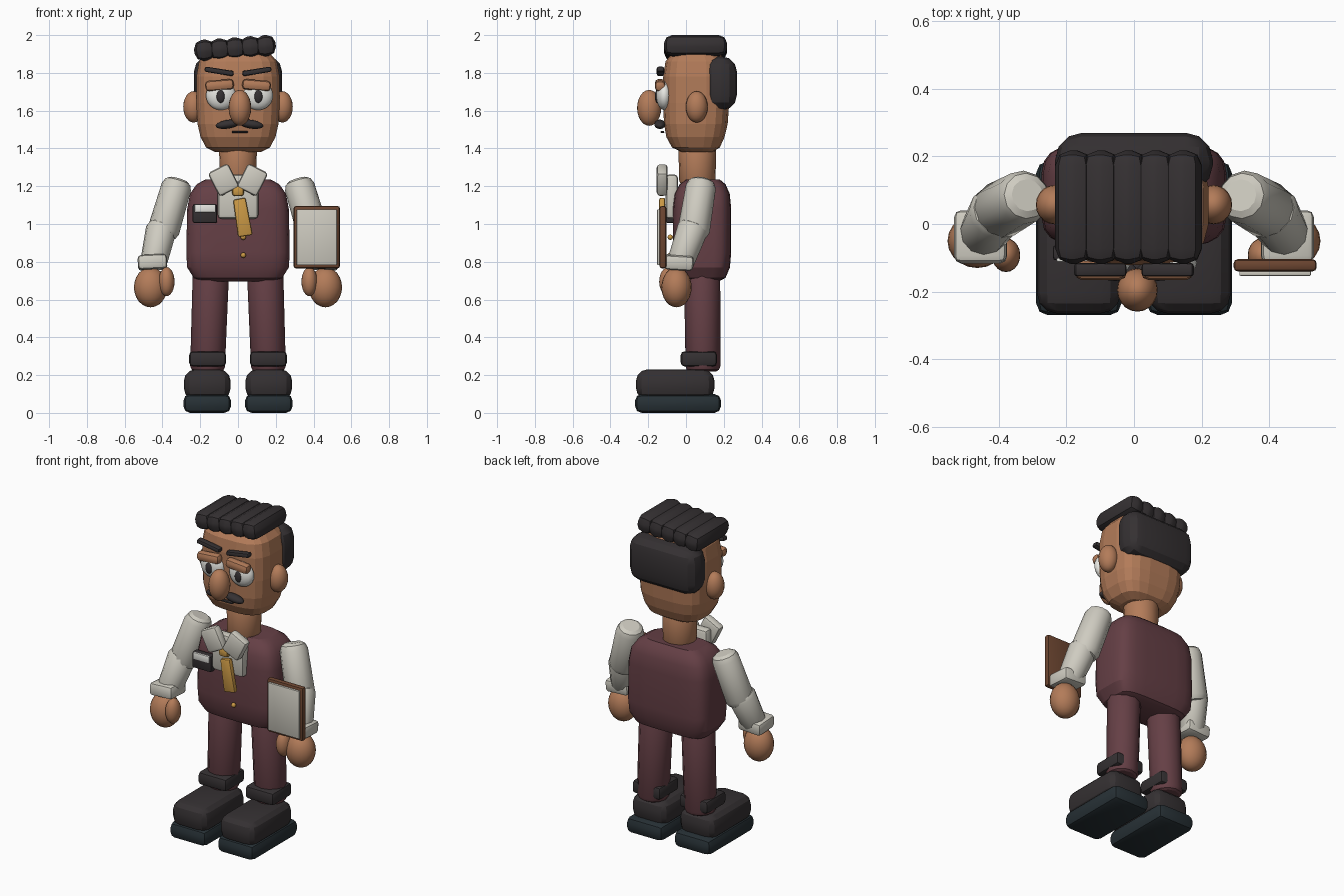
import bpy, bmesh, math
from mathutils import Vector, Matrix

if "Cube" in bpy.data.objects:
    bpy.data.objects.remove(bpy.data.objects["Cube"])

COL = dict(skin=(0.45, 0.2, 0.1), vest=(0.13, 0.05, 0.06), dark=(0.035, 0.03, 0.032),
           cloth=(0.62, 0.6, 0.53), sole=(0.02, 0.03, 0.036), gold=(0.6, 0.32, 0.06),
           wood=(0.15, 0.06, 0.03), white=(0.8, 0.8, 0.76))
MATS = {}
for k, c in COL.items():
    MATS[k] = bpy.data.materials.new(k)
    MATS[k].diffuse_color = (*c, 1)


def finish(name, bm, mat, smooth=None):
    bmesh.ops.recalc_face_normals(bm, faces=bm.faces[:])
    me = bpy.data.meshes.new(name)
    bm.to_mesh(me)
    bm.free()
    me.materials.append(MATS[mat])
    ob = bpy.data.objects.new(name, me)
    bpy.context.collection.objects.link(ob)
    if smooth:
        bpy.ops.object.select_all(action='DESELECT')
        ob.select_set(True)
        bpy.context.view_layer.objects.active = ob
        bpy.ops.object.shade_smooth_by_angle(angle=math.radians(smooth))
    return ob


def box(name, loc, size, bevel, mat, ry=0, rx=0, seg=2):
    bm = bmesh.new()
    bmesh.ops.create_cube(bm, size=1)
    bmesh.ops.scale(bm, vec=size, verts=bm.verts)
    if bevel:
        bmesh.ops.bevel(bm, geom=bm.edges[:], offset=min(bevel, min(size) * 0.48),
                        segments=seg, profile=0.5, affect='EDGES')
    bm.transform(Matrix.Translation(loc) @ Matrix.Rotation(ry, 4, 'Y') @ Matrix.Rotation(rx, 4, 'X'))
    return finish(name, bm, mat, 25)


def ball(name, loc, r, mat, ry=0):
    bm = bmesh.new()
    bmesh.ops.create_uvsphere(bm, u_segments=20, v_segments=12, radius=1)
    bm.transform(Matrix.Translation(loc) @ Matrix.Rotation(ry, 4, 'Y') @ Matrix.Diagonal((*r, 1)))
    return finish(name, bm, mat, 60)


def skin_rings(bm, rings):
    vs = [[bm.verts.new(p) for p in ring] for ring in rings]
    n = len(vs[0])
    for a, b in zip(vs, vs[1:]):
        for i in range(n):
            bm.faces.new((a[i], a[(i + 1) % n], b[(i + 1) % n], b[i]))
    bm.faces.new(vs[0][::-1])
    bm.faces.new(vs[-1])


def loft(name, rows, power, mat, n=20, smooth=None):
    """rows: (z, half width, front y, back y), superellipse sections"""
    def f(t):
        return math.copysign(abs(t) ** (2 / power), t)
    rings = []
    for z, w, y0, y1 in rows:
        rings.append([(w * f(math.cos(a)), (y0 + y1) / 2 + (y1 - y0) / 2 * f(math.sin(a)), z)
                      for a in (2 * math.pi * (i + .5) / n for i in range(n))])
    bm = bmesh.new()
    skin_rings(bm, rings)
    return finish(name, bm, mat, smooth)


def limb(name, p, q, r1, r2, rnd, mat, n=12):
    """tapered tube from p to q with rounded ends of length rnd"""
    p, q = Vector(p), Vector(q)
    L = (q - p).length
    prof = [(0, r1 - rnd * .8), (rnd * .3, r1 - rnd * .3), (rnd, r1),
            (L - rnd, r2), (L - rnd * .3, r2 - rnd * .3), (L, r2 - rnd * .8)]
    rot = Vector((0, 0, 1)).rotation_difference(q - p).to_matrix()
    bm = bmesh.new()
    skin_rings(bm, [[p + rot @ Vector((r * math.cos(2 * math.pi * i / n), r * math.sin(2 * math.pi * i / n), d))
                     for i in range(n)] for d, r in prof])
    return finish(name, bm, mat, 28)


# head and neck
loft("head", [(1.38, .12, -.02, .14), (1.405, .17, -.075, .18), (1.46, .2, -.105, .205),
              (1.53, .216, -.118, .222), (1.64, .222, -.122, .23), (1.78, .222, -.122, .23),
              (1.86, .208, -.11, .22), (1.905, .17, -.075, .18), (1.92, .12, -.02, .14)], 3.2, "skin")
limb("neck", (0, .06, 1.2), (0, .06, 1.42), .096, .1, .03, "skin", 16)

# hair: five locks on top and a block behind
for i in range(5):
    box(f"hair_lock_{i + 1}", (-.178 + .081 * i, .05, 1.92 + .006 * i), (.108, .335, .112), .045, "dark", ry=-.1)
box("back_hair", (0, .182, 1.745), (.466, .175, .285), .08, "dark", seg=3)

# face
ball("nose", (.01, -.195, 1.615), (.06, .064, .095), "skin")
box("mouth", (.01, -.125, 1.487), (.085, .02, .01), .004, "dark")
for s, side in ((-1, "right"), (1, "left")):
    x = .008
    ball(side + "_ear", (s * .235, .057, 1.62), (.055, .058, .083), "skin")
    ball(side + "_eye", (x + s * .098, -.115, 1.68), (.08, .043, .077), "white")
    ball(side + "_pupil", (x + s * .1, -.153, 1.675), (.022, .012, .034), "dark")
    box(side + "_eyelid", (s * .098, -.137, 1.735), (.152, .056, .056), .02, "skin", ry=s * .08)
    box(side + "_brow", (s * .1, -.135, 1.808), (.155, .04, .028), .01, "dark", ry=-s * .16)
    ball(side + "_moustache", (x + s * .063, -.138, 1.528), (.064, .03, .023), "dark", ry=s * .15)

# waistcoat body
loft("waistcoat", [(.695, .19, .0, .17), (.715, .235, -.04, .21), (.77, .27, -.065, .233),
                   (.85, .275, -.07, .24), (1.08, .27, -.07, .24), (1.16, .255, -.06, .232),
                   (1.21, .22, -.035, .21), (1.235, .175, .0, .18)], 4.5, "vest", 24, 28)

# shirt front, collar, tie and buttons
box("shirt_front", (0, -.075, 1.145), (.215, .065, .235), .02, "cloth")
for s, side in ((-1, "right"), (1, "left")):
    box(side + "_collar", (s * .076, -.126, 1.233), (.12, .058, .14), .018, "cloth", ry=s * .47)
box("tie_knot", (0, -.13, 1.175), (.062, .04, .055), .015, "gold")
tie = box("tie_blade", (.023, -.126, 1.035), (.078, .032, .2), .01, "gold", ry=-.16)
for v in tie.data.vertices:
    if v.co.z > 1.06:
        v.co.x = .006 + (v.co.x - .006) * .85
for z in (.93, .835):
    ball("waistcoat_button", (.028, -.083, z), (.014, .014, .014), "gold")

# badge
box("badge", (-.175, -.085, 1.055), (.13, .045, .1), .01, "dark")
box("badge_card", (-.175, -.106, 1.083), (.108, .012, .042), .004, "white")

# arms, hands, legs and shoes
for s, side in ((-1, "right"), (1, "left")):
    limb(side + "_upper_arm", (s * .315, .085, 1.235), (s * .405, .035, .93), .08, .085, .04, "cloth")
    limb(side + "_forearm", (s * .4, .045, 1.0), (s * .45, -.035, .78), .082, .072, .03, "cloth")
    box(side + "_cuff", (s * .453, -.038, .797), (.155, .155, .078), .02, "cloth", ry=s * .05, rx=-.06)
    ball(side + "_hand", (s * .463, -.05, .665), (.088, .08, .106), "skin")
    ball(side + "_thumb", (s * .378, -.092, .695), (.042, .05, .077), "skin")
    limb(side + "_leg", (s * .143, .085, .76), (s * .162, .09, .22), .096, .092, .025, "vest")
    box(side + "_trouser_cuff", (s * .161, .068, .286), (.195, .192, .08), .02, "dark")
    box(side + "_shoe", (s * .163, -.057, .15), (.247, .415, .16), .06, "dark", seg=3)
    box(side + "_sole", (s * .163, -.042, .05), (.252, .455, .1), .035, "sole")

# clipboard held at the left side
box("clipboard", (.417, -.122, .93), (.245, .036, .33), .012, "wood")
box("clipboard_paper", (.417, -.145, .93), (.212, .016, .295), .004, "cloth")

for m in bpy.data.materials:
    if m.users and not m.is_grease_pencil:
        m.use_nodes = True
        m.node_tree.nodes["Principled BSDF"].inputs["Base Color"].default_value = m.diffuse_color
